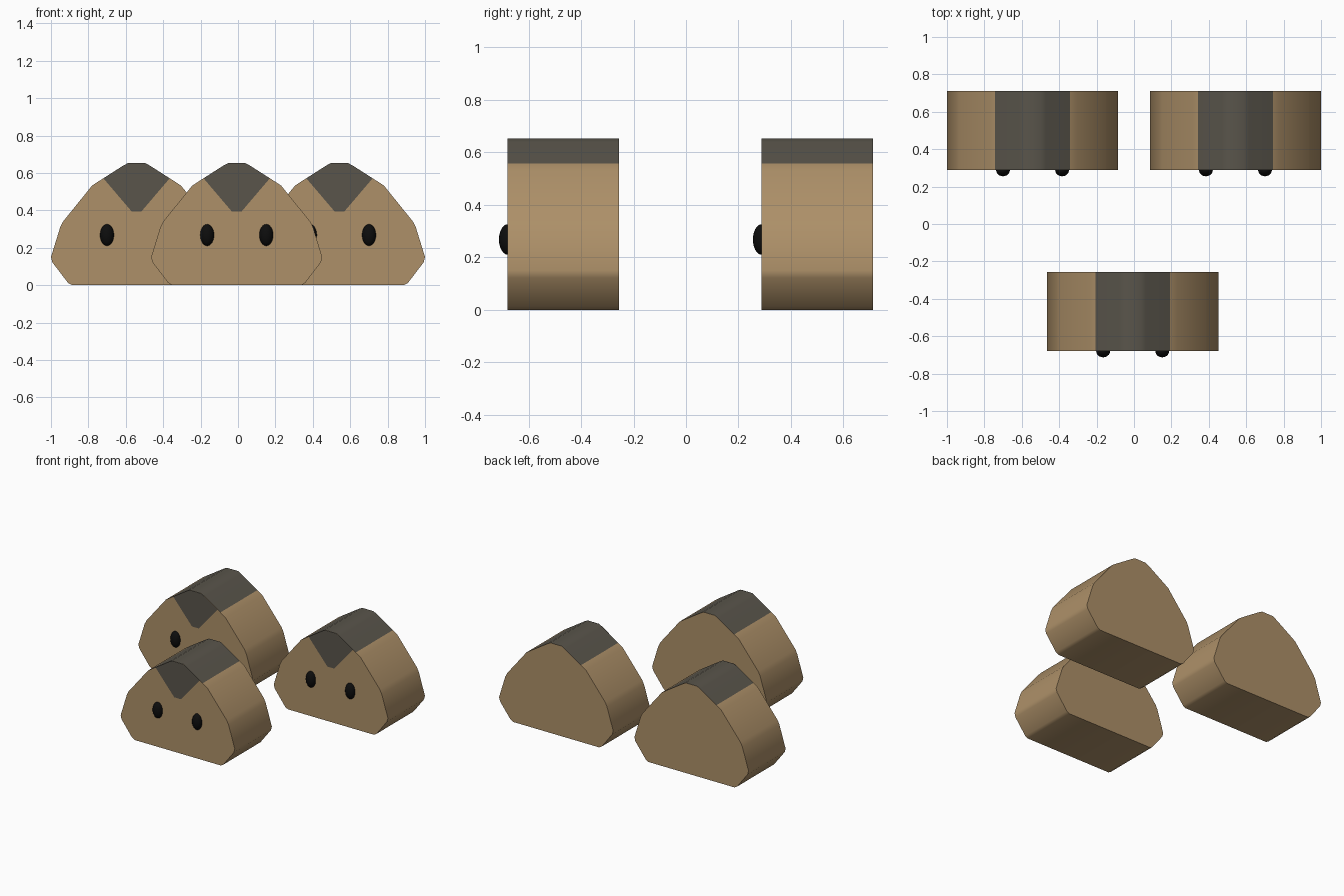
import bpy, bmesh, math

if "Cube" in bpy.data.objects:
    bpy.data.objects.remove(bpy.data.objects["Cube"])

def material(name, rgb):
    m = bpy.data.materials.new(name)
    m.diffuse_color = (*rgb, 1)
    m.use_nodes = True
    m.node_tree.nodes["Principled BSDF"].inputs["Base Color"].default_value = m.diffuse_color
    return m

TAN = material("tan", (0.42, 0.28, 0.14))
WRAP = material("dark_wrap", (0.10, 0.09, 0.07))
BLACK = material("black", (0.004, 0.004, 0.004))

DEPTH = 0.424
# right half of the rounded triangle, bottom to top
HALF = [(.345, 0), (.366, .012), (.45, .122), (.4575, .15), (.408, .31),
        (.393, .34), (.238, .532), (.2, .557), (.07, .64), (.045, .653)]

def mirrored(half):
    return half + [(-x, z) for x, z in reversed(half)]

def make_object(name, bm, mats, loc):
    bmesh.ops.recalc_face_normals(bm, faces=bm.faces)
    me = bpy.data.meshes.new(name)
    bm.to_mesh(me)
    bm.free()
    ob = bpy.data.objects.new(name, me)
    for m in mats:
        me.materials.append(m)
    ob.location = loc
    bpy.context.collection.objects.link(ob)
    bpy.ops.object.select_all(action='DESELECT')
    ob.select_set(True)
    bpy.context.view_layer.objects.active = ob
    bpy.ops.object.shade_smooth_by_angle(angle=math.radians(35))

def prism(outline, y0, y1):
    bm = bmesh.new()
    face = bm.faces.new([bm.verts.new((x, y0, z)) for x, z in outline])
    ext = bmesh.ops.extrude_face_region(bm, geom=[face], use_keep_orig=True)
    for v in ext["geom"]:
        if isinstance(v, bmesh.types.BMVert):
            v.co.y = y1
    return bm

def rice_block(tag, x, y):
    # body, with the dark wrap over the top sides
    bm = prism(mirrored(HALF), 0, DEPTH)
    for f in bm.faces:
        if len(f.verts) == 4 and min(v.co.z for v in f.verts) > .55:
            f.material_index = 1
    make_object(tag + "_body", bm, [TAN, WRAP], (x, y, 0))
    # V-shaped flap of the wrap on the front face
    bm = bmesh.new()
    flap = mirrored([(.027, .395), (.177, .571), (.07, .64), (.045, .653)])
    bm.faces.new([bm.verts.new((px, -.0015, pz)) for px, pz in flap])
    bm.normal_update()
    if bm.faces[:][0].normal.y > 0:
        bmesh.ops.reverse_faces(bm, faces=bm.faces)
    me = bpy.data.meshes.new(tag + "_flap")
    bm.to_mesh(me)
    bm.free()
    me.materials.append(WRAP)
    ob = bpy.data.objects.new(tag + "_flap", me)
    ob.location = (x, y, 0)
    bpy.context.collection.objects.link(ob)
    # oval eyes
    for side, s in (("left", -1), ("right", 1)):
        bm = bmesh.new()
        bmesh.ops.create_uvsphere(bm, u_segments=20, v_segments=12, radius=1)
        bmesh.ops.scale(bm, vec=(.037, .033, .058), verts=bm.verts)
        make_object(f"{tag}_{side}_eye", bm, [BLACK], (x + s * .158, y, .268))

rice_block("front", -.007, -.68)
rice_block("back_left", -.5425, .288)
rice_block("back_right", .5425, .288)
